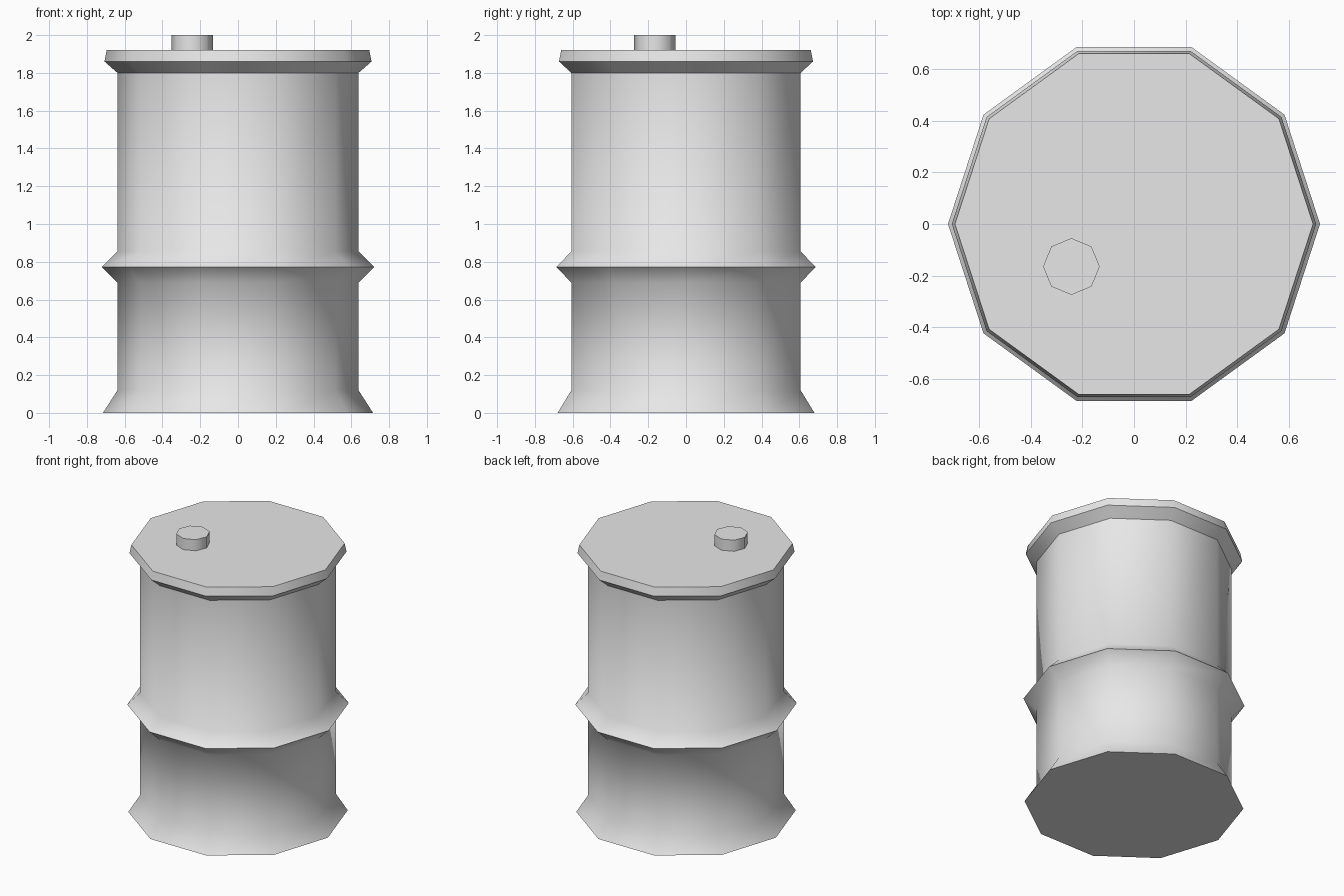
import bpy
import bmesh
import math

cube = bpy.data.objects.get("Cube")
if cube:
    bpy.data.objects.remove(cube, do_unlink=True)

# Single plain grey finish
grey = bpy.data.materials.new("light_grey")
grey.use_nodes = True
COLOUR = (0.8, 0.8, 0.8, 1.0)
grey.diffuse_color = COLOUR
for node in grey.node_tree.nodes:
    if node.type == 'BSDF_PRINCIPLED':
        node.inputs["Base Color"].default_value = COLOUR


def turned_part(name, profile, sides, centre=(0, 0), base=False, top=False):
    """Turn a (radius, height) profile, bottom to top, into a faceted shell."""
    bm = bmesh.new()
    rings = []
    for radius, z in profile:
        angles = [2 * math.pi * i / sides for i in range(sides)]
        rings.append([bm.verts.new((centre[0] + radius * math.cos(a),
                                    centre[1] + radius * math.sin(a), z))
                      for a in angles])
    for low, high in zip(rings, rings[1:]):
        for i in range(sides):
            j = (i + 1) % sides
            bm.faces.new((low[i], low[j], high[j], high[i]))
    if base:
        bm.faces.new(rings[0][::-1])
    if top:
        bm.faces.new(rings[-1])
    mesh = bpy.data.meshes.new(name)
    bm.to_mesh(mesh)
    bm.free()
    mesh.materials.append(grey)
    obj = bpy.data.objects.new(name, mesh)
    bpy.context.collection.objects.link(obj)
    # Round the walls, keep rims and ridge crisp
    bpy.ops.object.select_all(action='DESELECT')
    obj.select_set(True)
    bpy.context.view_layer.objects.active = obj
    bpy.ops.object.shade_smooth_by_angle(angle=math.radians(50))
    return obj


# Barrel wall with flared foot and middle ridge
turned_part("barrel_body",
            [(0.715, 0.0), (0.638, 0.12), (0.638, 0.69), (0.722, 0.772),
             (0.638, 0.855), (0.638, 1.80)], 10, base=True)

# Overhanging lid
turned_part("lid", [(0.638, 1.80), (0.707, 1.86), (0.695, 1.92)], 10, top=True)

# Filler cap on the lid
turned_part("filler_cap", [(0.11, 1.92), (0.11, 2.0)], 8,
            centre=(-0.243, -0.165), top=True)
